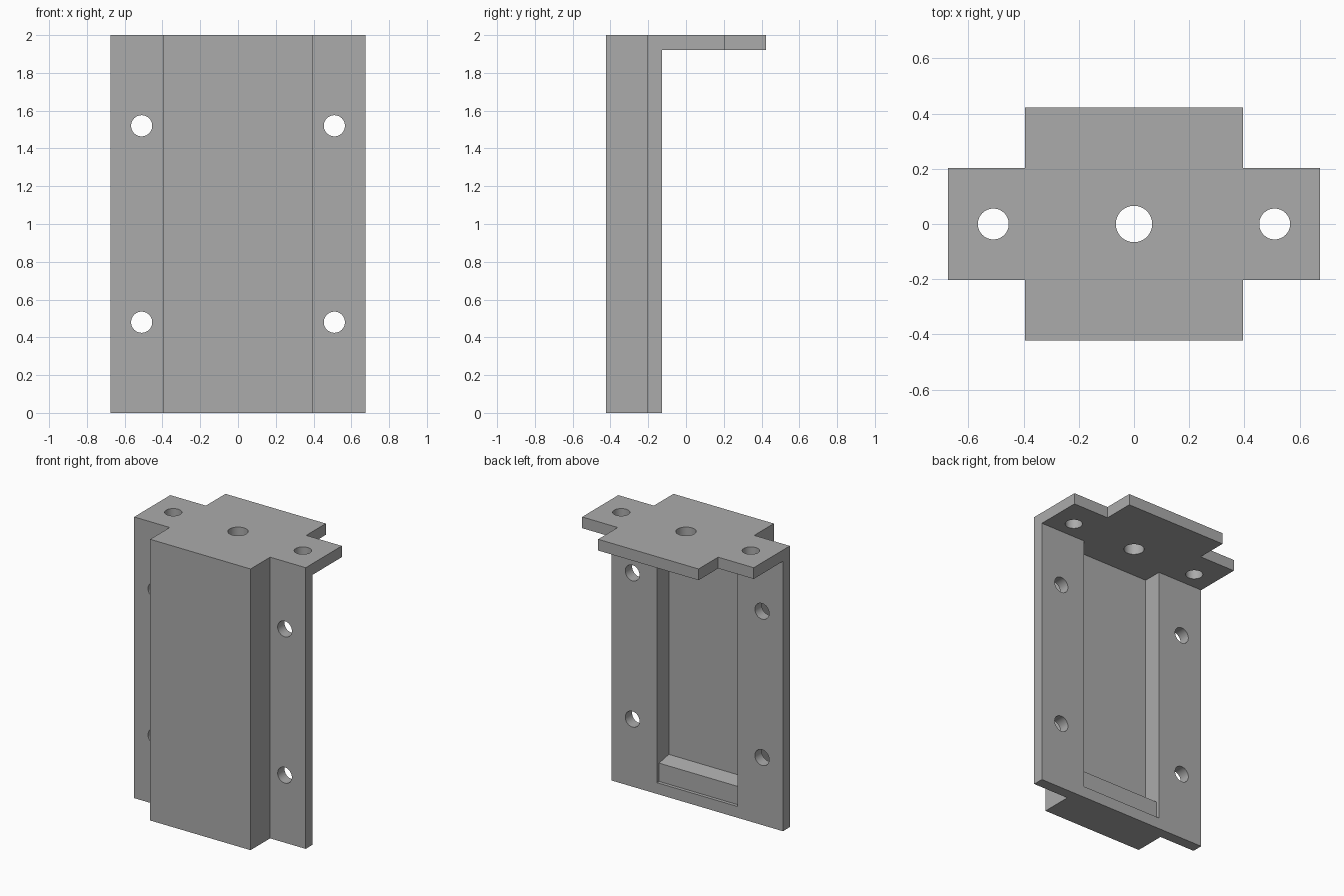
import bpy, bmesh, math
from mathutils import Matrix, Vector

cube = bpy.data.objects.get("Cube")
if cube:
    bpy.data.objects.remove(cube, do_unlink=True)

grey = bpy.data.materials.new("plain_grey")
grey.use_nodes = True
colour = (0.41, 0.41, 0.41, 1)
grey.diffuse_color = colour
grey.node_tree.nodes["Principled BSDF"].inputs["Base Color"].default_value = colour


def make_object(name, bm):
    bmesh.ops.recalc_face_normals(bm, faces=bm.faces)
    mesh = bpy.data.meshes.new(name)
    bm.to_mesh(mesh)
    bm.free()
    mesh.materials.append(grey)
    obj = bpy.data.objects.new(name, mesh)
    bpy.context.collection.objects.link(obj)
    return obj


def prism(name, points, sweep):
    """Extrude a closed outline of 3D points along a vector."""
    bm = bmesh.new()
    face = bm.faces.new([bm.verts.new(p) for p in points])
    new = bmesh.ops.extrude_face_region(bm, geom=[face])["geom"]
    bmesh.ops.translate(bm, vec=Vector(sweep),
                        verts=[v for v in new if isinstance(v, bmesh.types.BMVert)])
    return make_object(name, bm)


def drill(name, centre, radius, axis):
    bm = bmesh.new()
    turn = Matrix.Rotation(math.pi / 2, 4, "X") if axis == "Y" else Matrix()
    bmesh.ops.create_cone(bm, cap_ends=True, segments=48, radius1=radius, radius2=radius,
                          depth=0.3, matrix=Matrix.Translation(centre) @ turn)
    return make_object(name, bm)


def combine(target, other, operation):
    other.hide_render = True
    mod = target.modifiers.new("combine", "BOOLEAN")
    mod.operation, mod.solver, mod.object = operation, "EXACT", other
    bpy.ops.object.select_all(action="DESELECT")
    bpy.context.view_layer.objects.active = target
    target.select_set(True)
    bpy.ops.object.modifier_apply(modifier=mod.name)
    bpy.data.objects.remove(other, do_unlink=True)


HALF, BOX = 0.675, 0.395          # half widths of flange and raised box
FRONT, STEP, BACK = -0.423, -0.203, -0.126
TOP, UNDER = 2.0, 1.92

# Upright: flanged plate with a raised box on the front
side = [(BOX, FRONT), (BOX, STEP), (HALF, STEP), (HALF, BACK)]
outline = side + [(-x, y) for x, y in reversed(side)]
bracket = prism("mounting_bracket", [(x, y, 0) for x, y in outline], (0, 0, UNDER))

# Recess in the back, with a low ledge at its foot
recess = [(0, BACK), (0.08, BACK + 0.1), (0.08, -0.15), (0.21, -0.15),
          (0.23, -0.26), (UNDER + 0.1, -0.26), (UNDER + 0.1, BACK + 0.1)][1:]
combine(bracket, prism("recess_cutter", [(-0.317, y, z) for z, y in recess],
                       (0.634, 0, 0)), "DIFFERENCE")

# Cross-shaped top plate
quarter = [(BOX, FRONT), (BOX, STEP), (HALF, STEP)]
half = quarter + [(x, -y) for x, y in reversed(quarter)]
cross = half + [(-x, y) for x, y in reversed(half)]
combine(bracket, prism("top_plate", [(x, y, UNDER) for x, y in cross],
                       (0, 0, TOP - UNDER)), "UNION")

# Screw holes in the flanges and the top plate
combine(bracket, drill("centre_drill", (0, 0, UNDER), 0.066, "Z"), "DIFFERENCE")
for x in (-0.51, 0.51):
    combine(bracket, drill("top_drill", (x, 0, UNDER), 0.056, "Z"), "DIFFERENCE")
    for z in (0.48, 1.52):
        combine(bracket, drill("flange_drill", (x, STEP, z), 0.056, "Y"), "DIFFERENCE")

# Merge flat neighbouring faces and smooth the hole walls
bm = bmesh.new()
bm.from_mesh(bracket.data)
bmesh.ops.remove_doubles(bm, verts=bm.verts, dist=0.0001)
bmesh.ops.dissolve_limit(bm, angle_limit=0.01, verts=bm.verts, edges=bm.edges)
bm.to_mesh(bracket.data)
bm.free()
bracket.select_set(True)
bpy.context.view_layer.objects.active = bracket
bpy.ops.object.shade_smooth_by_angle(angle=math.radians(30))
